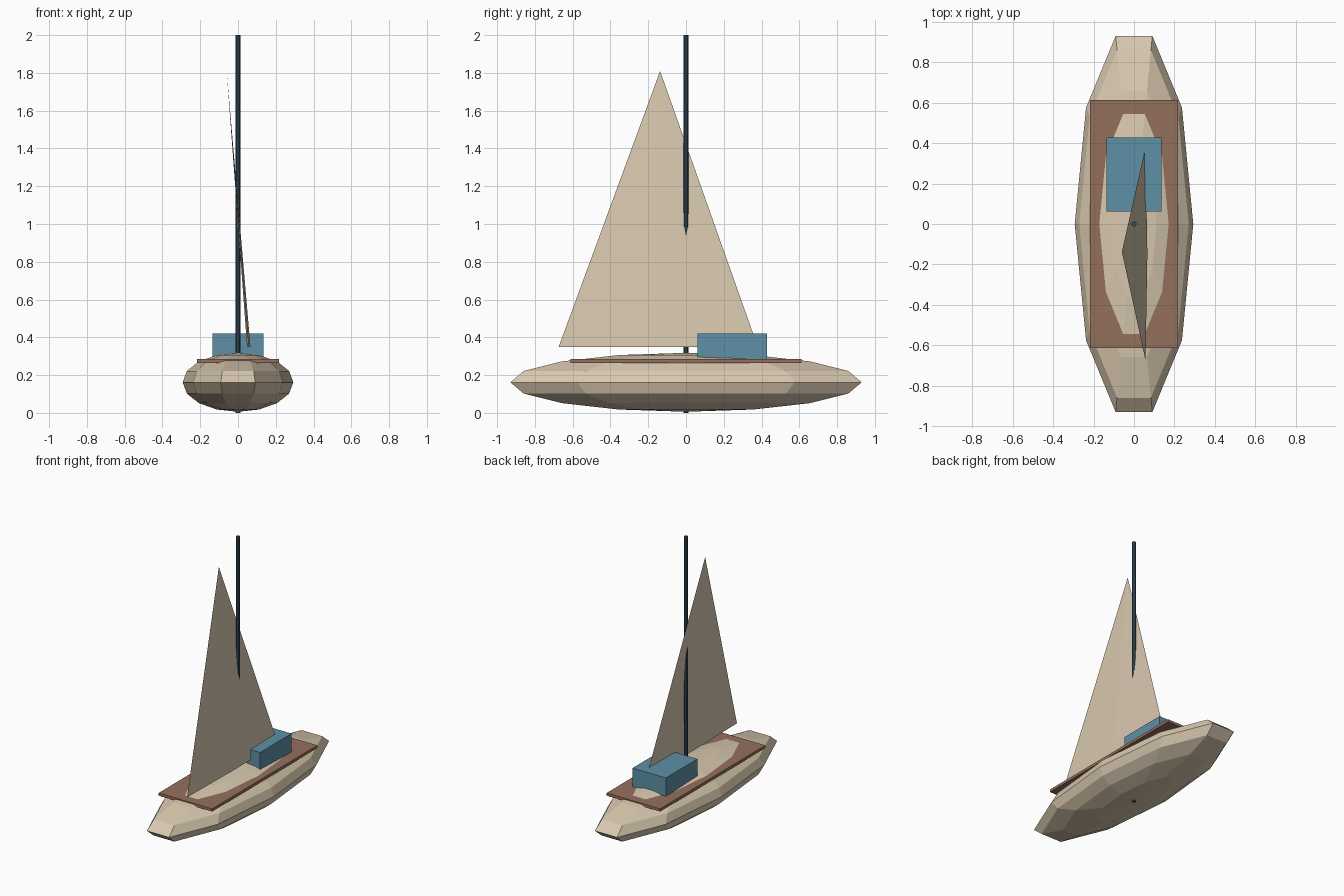
import bpy, bmesh, math
from mathutils import Matrix, Vector

if "Cube" in bpy.data.objects:
    bpy.data.objects.remove(bpy.data.objects["Cube"])


def make(name, bm, rgb):
    mesh = bpy.data.meshes.new(name)
    bmesh.ops.recalc_face_normals(bm, faces=bm.faces)
    bm.to_mesh(mesh)
    bm.free()
    obj = bpy.data.objects.new(name, mesh)
    bpy.context.collection.objects.link(obj)
    mat = bpy.data.materials.new(name + "_colour")
    mat.diffuse_color = (*rgb, 1)
    mat.use_nodes = True
    mat.node_tree.nodes["Principled BSDF"].inputs["Base Color"].default_value = mat.diffuse_color
    mesh.materials.append(mat)
    return obj


def box(name, lo, hi, rgb):
    lo, hi = Vector(lo), Vector(hi)
    bm = bmesh.new()
    bmesh.ops.create_cube(bm, size=1, matrix=Matrix.Translation((lo + hi) / 2)
                          @ Matrix.Diagonal((*(hi - lo), 1)))
    return make(name, bm, rgb)


TAN = (0.69, 0.58, 0.43)

# Hull: flattened ten-sided sphere with a corner on the x axis
bm = bmesh.new()
bmesh.ops.create_uvsphere(bm, u_segments=10, v_segments=8, radius=1)
rim = max(bm.verts, key=lambda v: math.hypot(v.co.x, v.co.y)).co
turn = Matrix.Rotation(-math.atan2(rim.y, rim.x), 4, 'Z')
bm.transform(Matrix.Translation((0, 0, 0.162)) @ Matrix.Diagonal((0.293, 0.978, 0.156, 1)) @ turn)
make("hull", bm, TAN)

# Deck and cabin
box("deck", (-0.218, -0.612, 0.265), (0.218, 0.612, 0.285), (0.30, 0.16, 0.11))
box("cabin", (-0.136, 0.062, 0.25), (0.136, 0.428, 0.42), (0.11, 0.28, 0.38))

# Mast
bm = bmesh.new()
bmesh.ops.create_cone(bm, cap_ends=True, segments=8, radius1=0.013, radius2=0.013,
                      depth=2, matrix=Matrix.Translation((0, 0, 1)))
make("mast", bm, (0.04, 0.08, 0.11))

# Sail: four-sided cone squashed thin and leaning to one side
bm = bmesh.new()
bmesh.ops.create_cone(bm, cap_ends=True, segments=4, radius1=1, radius2=0, depth=1,
                      matrix=Matrix.Translation((0, 0, 0.5)))
bmesh.ops.remove_doubles(bm, verts=bm.verts, dist=0.0001)
bm.transform(Matrix(((0.009, 0, -0.117, 0.057),
                     (0, 0.527, 0.01, -0.147),
                     (0, 0, 1.46, 0.35),
                     (0, 0, 0, 1))))
make("sail", bm, TAN)
